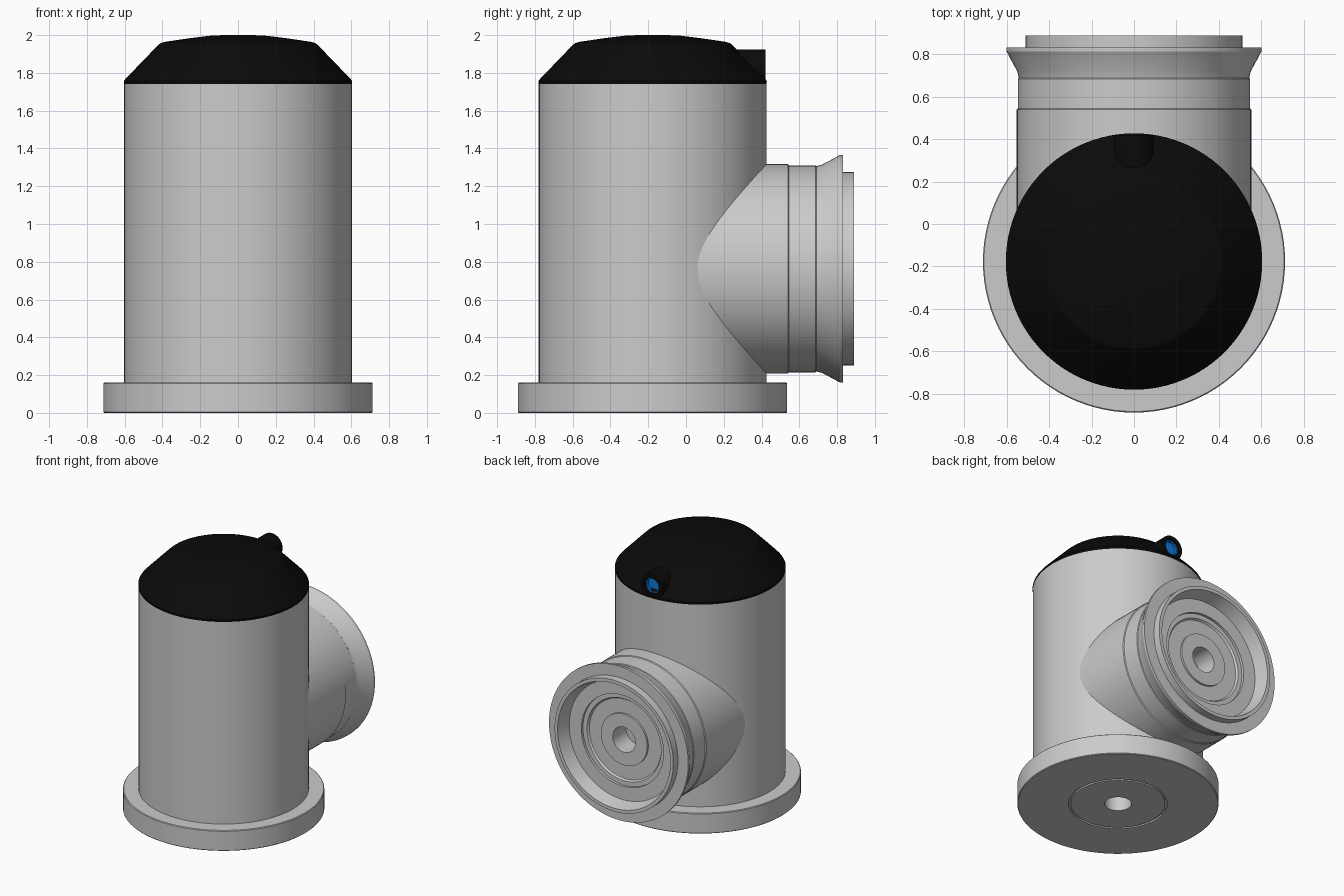
import bpy, bmesh
from math import cos, sin, pi, radians
from mathutils import Matrix

if "Cube" in bpy.data.objects:
    bpy.data.objects.remove(bpy.data.objects["Cube"])

SEG = 96
BODY_Y = -0.177      # vertical axis of the main body
BRANCH_Z = 0.763     # height of the side branch axis


def material(name, color):
    m = bpy.data.materials.new(name)
    m.diffuse_color = color
    m.use_nodes = True
    m.node_tree.nodes["Principled BSDF"].inputs["Base Color"].default_value = m.diffuse_color
    return m


def lathe(name, profile, matrix, mat=None, seg=SEG):
    """Revolve (radius, height) points about local z, radius 0 making a pole."""
    bm = bmesh.new()
    rings = []
    for r, h in profile:
        if r == 0:
            rings.append([bm.verts.new((0, 0, h))] * seg)
        else:
            rings.append([bm.verts.new((r * cos(2 * pi * i / seg), r * sin(2 * pi * i / seg), h))
                          for i in range(seg)])
    for a, b in zip(rings, rings[1:]):
        for i in range(seg):
            j = (i + 1) % seg
            bm.faces.new(dict.fromkeys((a[i], a[j], b[j], b[i])))
    bmesh.ops.recalc_face_normals(bm, faces=bm.faces)
    bm.transform(matrix)
    mesh = bpy.data.meshes.new(name)
    bm.to_mesh(mesh)
    bm.free()
    ob = bpy.data.objects.new(name, mesh)
    bpy.context.collection.objects.link(ob)
    if mat:
        mesh.materials.append(mat)
    bpy.ops.object.select_all(action='DESELECT')
    ob.select_set(True)
    bpy.context.view_layer.objects.active = ob
    bpy.ops.object.shade_smooth_by_angle(angle=radians(20))
    return ob


def along_y(z):
    """Local z becomes world +y, on an axis at height z."""
    return Matrix.Translation((0, 0, z)) @ Matrix.Rotation(-pi / 2, 4, 'X')


black = material("black_plastic", (0.003, 0.003, 0.003, 1))
blue = material("blue_fitting", (0.005, 0.19, 0.7, 1))
upright = Matrix.Translation((0, BODY_Y, 0))

# Main body with bottom flange, underside groove and blind centre hole
lathe("housing", [
    (0, 0.14), (0.095, 0.14), (0.095, 0), (0.335, 0), (0.335, 0.012),
    (0.35, 0.012), (0.35, 0), (0.708, 0), (0.713, 0.005), (0.713, 0.155),
    (0.708, 0.16), (0.603, 0.16), (0.603, 1.745), (0, 1.745)], upright)

# Domed black lid
lathe("lid", [
    (0, 1.74), (0.603, 1.74), (0.605, 1.757), (0.592, 1.772), (0.425, 1.945),
    (0.412, 1.956), (0.39, 1.964), (0.26, 1.983), (0.13, 1.999), (0, 2.0)],
    upright, black)

# Side branch with flared flange, rim and stepped recess
lathe("side_branch", [
    (0, 0), (0.554, 0), (0.554, 0.54), (0.548, 0.545), (0.548, 0.685),
    (0.544, 0.69), (0.551, 0.72), (0.602, 0.815), (0.602, 0.832), (0.513, 0.832),
    (0.513, 0.89), (0.487, 0.89), (0.46, 0.785), (0.355, 0.785), (0.355, 0.765),
    (0.32, 0.765), (0.31, 0.75), (0.2, 0.75), (0.2, 0.765), (0.098, 0.765),
    (0.098, 0.6), (0, 0.6)], along_y(BRANCH_Z))

# Small black outlet on the lid with a blue insert
outlet = along_y(1.833)
lathe("lid_outlet", [
    (0, 0.1), (0.092, 0.1), (0.092, 0.42), (0.06, 0.42), (0.06, 0.38), (0, 0.38)],
    outlet, black, 48)
lathe("outlet_insert", [
    (0, 0.37), (0.0595, 0.37), (0.0595, 0.41), (0.05, 0.41), (0.05, 0.39), (0, 0.39)],
    outlet, blue, 48)
